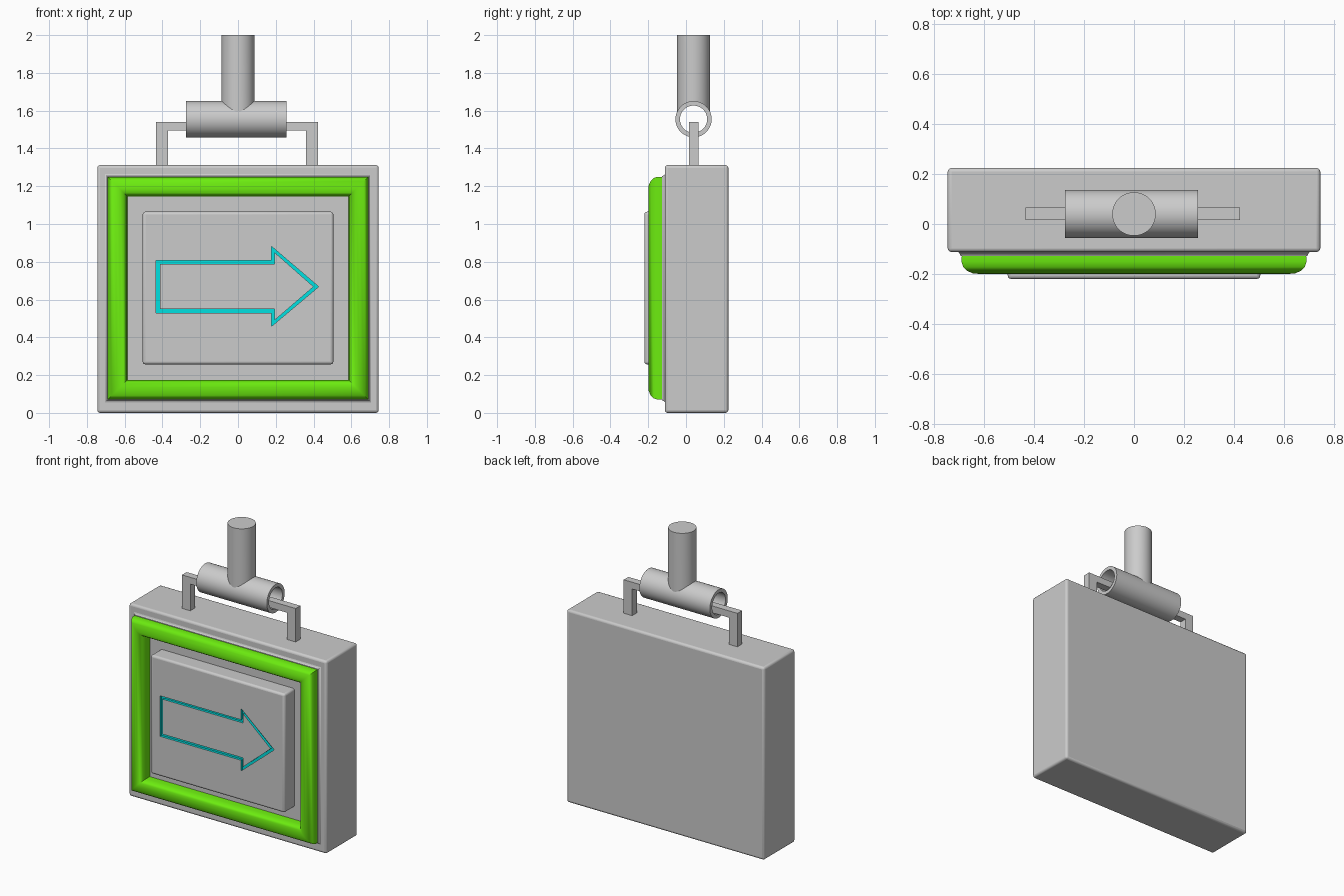
import bpy, bmesh, math

if "Cube" in bpy.data.objects:
    bpy.data.objects.remove(bpy.data.objects["Cube"])

CY, CZ = 0.04, 1.555      # axis of the hanging tube
MID = 0.66                # centre height of the sign face


def material(name, col):
    m = bpy.data.materials.new(name)
    m.diffuse_color = col
    m.use_nodes = True
    m.node_tree.nodes["Principled BSDF"].inputs["Base Color"].default_value = m.diffuse_color
    return m


green = material("green", (0.15, 0.84, 0.005, 1))
cyan = material("cyan", (0.0, 0.75, 0.75, 1))


def finish(name, bm, mat=None, bevel=0, smooth=True):
    bmesh.ops.recalc_face_normals(bm, faces=bm.faces)
    me = bpy.data.meshes.new(name)
    bm.to_mesh(me)
    bm.free()
    ob = bpy.data.objects.new(name, me)
    bpy.context.collection.objects.link(ob)
    if mat:
        me.materials.append(mat)
    if bevel:
        b = ob.modifiers.new("bevel", "BEVEL")
        b.width, b.segments = bevel, 3
    if smooth:
        bpy.ops.object.select_all(action='DESELECT')
        ob.select_set(True)
        bpy.context.view_layer.objects.active = ob
        bpy.ops.object.shade_smooth_by_angle(angle=math.radians(40))
    return ob


def box(name, x, y, z, bevel=0):
    bm = bmesh.new()
    bmesh.ops.create_cube(bm, size=1)
    for v in bm.verts:
        v.co = [(a + b) / 2 + c * (b - a) for (a, b), c in zip((x, y, z), v.co)]
    return finish(name, bm, None, bevel, smooth=bool(bevel))


def extrude_outline(bm, pts, y0, y1):
    f = bm.faces.new([bm.verts.new((x, y0, z)) for x, z in pts])
    r = bmesh.ops.extrude_face_region(bm, geom=[f])
    for g in r["geom"]:
        if isinstance(g, bmesh.types.BMVert):
            g.co.y = y1


def loft(bm, rings, closed):
    rows = [[bm.verts.new(p) for p in r] for r in rings]
    pairs = list(zip(rows, rows[1:])) + ([(rows[-1], rows[0])] if closed else [])
    for a, b in pairs:
        n = len(a)
        for i in range(n):
            j = (i + 1) % n
            bm.faces.new((a[i], a[j], b[j], b[i]))
    return rows


def frame(name, profile, mat=None):
    # mitred rectangular sweep; profile = (half width, y)
    bm = bmesh.new()
    loft(bm, [[(sx * h, y, MID + sz * (h - 0.1)) for sx, sz in
               ((-1, -1), (1, -1), (1, 1), (-1, 1))] for h, y in profile], True)
    return finish(name, bm, mat)


# sign housing and the raised centre panel
box("housing", (-0.745, 0.745), (-0.112, 0.224), (0, 1.312), 0.015)
panel = box("face_panel", (-0.505, 0.505), (-0.22, -0.1), (0.257, 1.065), 0.014)

# green rounded border on a small grey fillet
frame("border_seat", [(0.712, -0.108), (0.70, -0.114), (0.693, -0.127),
                      (0.60, -0.127), (0.60, -0.108)])
frame("green_border", [(0.688, -0.115), (0.69, -0.15), (0.683, -0.172), (0.668, -0.187),
                       (0.645, -0.197), (0.625, -0.199), (0.605, -0.192),
                       (0.593, -0.175), (0.587, -0.15), (0.586, -0.108)], green)

# arrow outline engraved into the panel
outer = [(-0.435, 0.53), (0.177, 0.53), (0.177, 0.458), (0.427, 0.668),
         (0.177, 0.882), (0.177, 0.806), (-0.435, 0.806)]
inner = [(-0.413, 0.55), (0.193, 0.55), (0.193, 0.49), (0.40, 0.668),
         (0.193, 0.85), (0.193, 0.788), (-0.413, 0.788)]
bm = bmesh.new()
loft(bm, [[(x, y, z) for x, z in pts] for pts, y in
          ((outer, -0.25), (outer, -0.203), (inner, -0.203), (inner, -0.25))], True)
cutter = finish("arrow_cutter", bm, cyan, smooth=False)
cutter.hide_render = True
cutter.hide_set(True)
cut = panel.modifiers.new("arrow_groove", "BOOLEAN")
cut.operation, cut.object, cut.solver = 'DIFFERENCE', cutter, 'EXACT'
cut.material_mode = 'TRANSFER'
panel.data.materials.append(None)

# hanger bar: one bent bar passing through the tube
bm = bmesh.new()
extrude_outline(bm, [(-0.433, 1.30), (-0.37, 1.30), (-0.37, 1.494), (0.36, 1.494),
                     (0.36, 1.30), (0.424, 1.30), (0.424, 1.54), (-0.433, 1.54)],
                CY - 0.025, CY + 0.025)
finish("hanger_bar", bm, smooth=False)


N = 48
ring = [(math.cos(2 * math.pi * i / N), math.sin(2 * math.pi * i / N)) for i in range(N)]

# open horizontal tube
bm = bmesh.new()
loft(bm, [[(x, CY + r * c, CZ + r * s) for c, s in ring] for x, r in
          ((-0.275, 0.096), (0.256, 0.096), (0.256, 0.072), (-0.275, 0.072))], True)
finish("hanging_tube", bm)

# vertical post, its foot shaped to saddle the tube
R = 0.087
bm = bmesh.new()
rows = loft(bm, [[(R * c, CY + R * s, CZ + math.sqrt(0.092 ** 2 - (R * s) ** 2)) for c, s in ring],
                 [(R * c, CY + R * s, 2.0) for c, s in ring]], False)
bm.faces.new(rows[1])
finish("post", bm)
